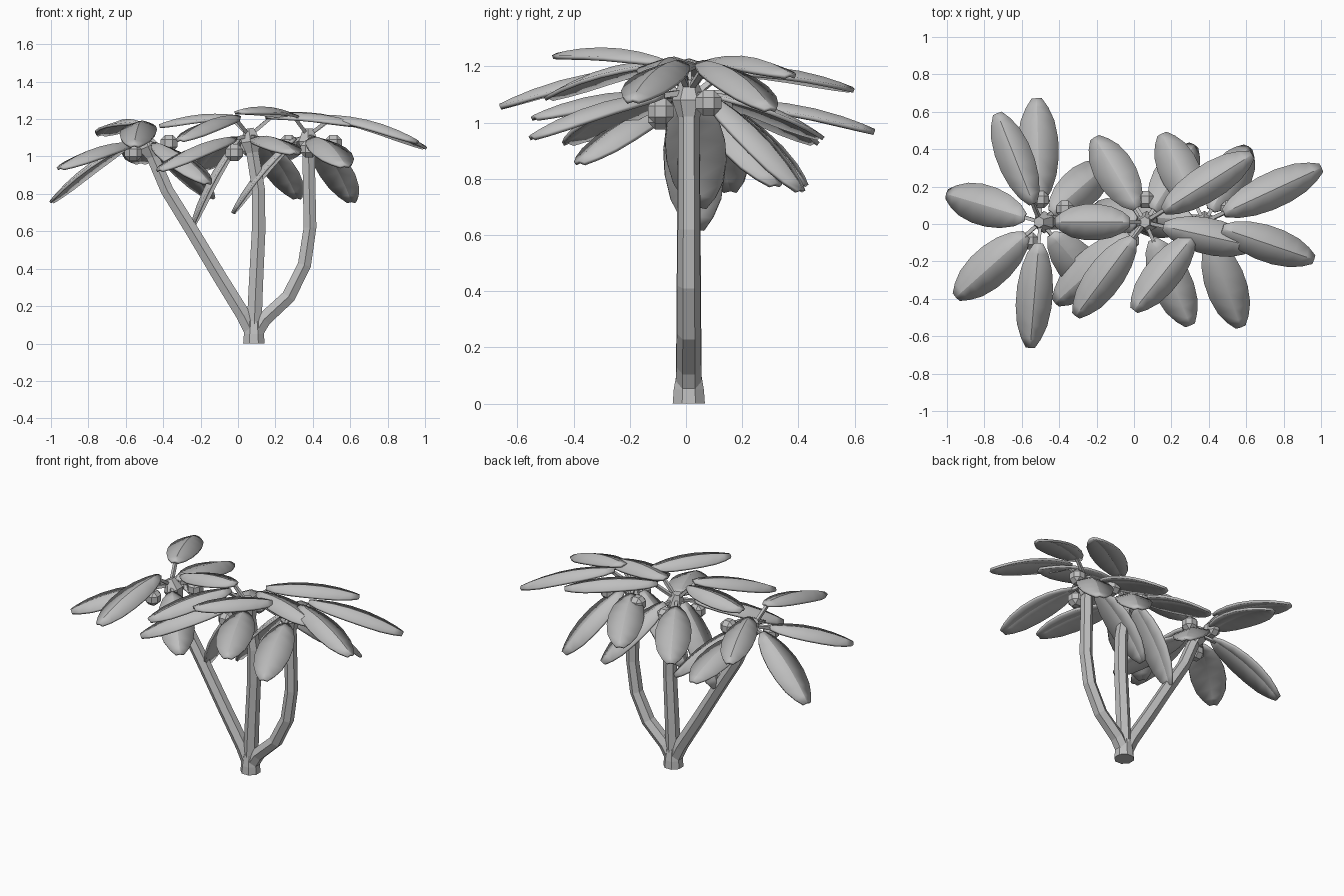
import bpy, bmesh, math
from mathutils import Vector

cube = bpy.data.objects.get("Cube")
if cube:
    bpy.data.objects.remove(cube, do_unlink=True)

grey = bpy.data.materials.new("plain_grey")
grey.use_nodes = True
GREY = (0.52, 0.52, 0.52, 1)
grey.diffuse_color = GREY
grey.node_tree.nodes["Principled BSDF"].inputs["Base Color"].default_value = GREY


def finish(name, bm, smooth=False):
    bmesh.ops.recalc_face_normals(bm, faces=bm.faces)
    mesh = bpy.data.meshes.new(name)
    bm.to_mesh(mesh)
    bm.free()
    mesh.materials.append(grey)
    for p in mesh.polygons:
        p.use_smooth = smooth
    ob = bpy.data.objects.new(name, mesh)
    bpy.context.collection.objects.link(ob)
    return ob


def tube(name, path, radii, sides):
    """Sweep a polygon along a path, with capped ends."""
    bm = bmesh.new()
    pts = [Vector(p) for p in path]
    rings = []
    for i, p in enumerate(pts):
        d = (pts[min(i + 1, len(pts) - 1)] - pts[max(i - 1, 0)]).normalized()
        ref = Vector((0, 1, 0)) if abs(d.y) < 0.8 else Vector((0, 0, 1))
        u = d.cross(ref).normalized()
        v = d.cross(u)
        rings.append([bm.verts.new(p + radii[i] * (u * math.cos(a) + v * math.sin(a)))
                      for a in (2 * math.pi * (k + 0.5) / sides for k in range(sides))])
    for a, b in zip(rings, rings[1:]):
        for k in range(sides):
            n = (k + 1) % sides
            bm.faces.new((a[k], a[n], b[n], b[k]))
    bm.faces.new(rings[0])
    bm.faces.new(rings[-1])
    return finish(name, bm)


# Blade outline: position along the midrib and relative half width
OUTLINE = [(0, .22), (.1, .58), (.25, .86), (.42, 1), (.6, 1),
           (.78, .84), (.91, .55), (1, .24)]


def blade(name, start, tip, half, thick=0.015):
    """Arched leaf blade folded along its midrib."""
    axis = tip - start
    side = Vector((-axis.y, axis.x, 0)).normalized()
    up = axis.cross(side).normalized()
    bm = bmesh.new()
    rows = []
    for t, w in OUTLINE:
        mid = start + axis * t + up * 0.25 * axis.length * t * (1 - t)
        rows.append([bm.verts.new(mid + side * s * w * half - up * 0.03 * w * abs(s))
                     for s in (-1, 0, 1)])
    for a, b in zip(rows, rows[1:]):
        for k in range(2):
            bm.faces.new((a[k], a[k + 1], b[k + 1], b[k]))
    ob = finish(name, bm, True)
    mod = ob.modifiers.new("thickness", "SOLIDIFY")
    mod.thickness = thick
    mod.offset = 0
    bpy.ops.object.select_all(action='DESELECT')
    bpy.context.view_layer.objects.active = ob
    ob.select_set(True)
    bpy.ops.object.shade_smooth_by_angle(angle=math.radians(25))


def fruit(name, centre, radius=0.052):
    """Low-poly nut: a cube with its corners and edges cut back."""
    bm = bmesh.new()
    bmesh.ops.create_cube(bm, size=radius * 1.75)
    bmesh.ops.bevel(bm, geom=bm.edges[:], offset=radius * 0.5, affect='EDGES', segments=1)
    bmesh.ops.translate(bm, vec=centre, verts=bm.verts)
    finish(name, bm)


# Root stump and three stems
Y = 0.01
tube("root_stump", [(.085, Y, 0), (.085, Y, .05), (.085, Y, .12)], [.062, .058, .045], 8)
STEMS = {
    "left_lean": [(.08, .05), (.03, .15), (-.1, .36), (-.25, .61), (-.38, .82), (-.5, 1.1)],
    "middle": [(.085, .05), (.095, .3), (.11, .6), (.11, .82), (.06, 1.13)],
    "right_bent": [(.09, .05), (.14, .13), (.27, .25), (.355, .42), (.385, .62), (.375, 1.13)],
}
for name, path in STEMS.items():
    n = len(path)
    tube(name + "_stem", [(x, Y, z) for x, z in path],
         [.046 - .01 * i / n for i in range(n)], 6)
    (x, z), (px, pz) = path[-1], path[-2]
    d = Vector((x - px, 0, z - pz)).normalized()
    top = Vector((x, Y, z))
    tube(name + "_crown", [top - d * .11, top - d * .05, top + d * .02], [.04, .06, .03], 6)

# Leaf tips for each crown
CROWNS = {
    "left_lean": [(-1, .16, .76), (-.95, -.39, .94), (-.555, -.66, 1.06), (-.52, .67, .97),
                  (-.73, .59, 1.12), (-.14, .32, .78), (-.16, -.38, .86)],
    "middle": [(-.42, .01, 1.165), (-.25, .04, .62), (-.21, .46, .93), (.32, .42, .78),
               (.63, .37, 1.17), (.64, -.12, 1.17), (-.31, -.49, 1.09), (-.42, -.42, .93),
               (.3, -.54, 1.02)],
    "right_bent": [(1, .3, 1.05), (.96, -.19, 1.08), (.57, -.55, .95), (0, -.46, 1.24),
                   (.15, .48, .95), (.61, .41, .76), (-.03, .05, .7)],
}
for name, tips in CROWNS.items():
    x, z = STEMS[name][-1]
    hub = Vector((x, Y, z - .02))
    for i, t in enumerate(tips):
        tip = Vector(t)
        low = tip.z < 1.03
        start = hub.lerp(tip, 0.17)
        start.z = z - .03 if low else z + .085
        tube(f"{name}_stalk_{i}", [hub, start.lerp(tip, .05)], [.014, .013], 4)
        blade(f"{name}_leaf_{i}", start, tip, .106 if low else .094)

# Fruit tucked under the crowns
for i, c in enumerate([(-.56, -.09, 1.02), (-.37, .08, 1.07), (-.5, .13, 1.06),
                       (-.02, -.09, 1.02), (.06, .13, 1.05), (.51, .08, 1.07),
                       (.38, -.09, 1.04), (.27, .12, 1.07)]):
    fruit(f"fruit_{i}", Vector(c))
